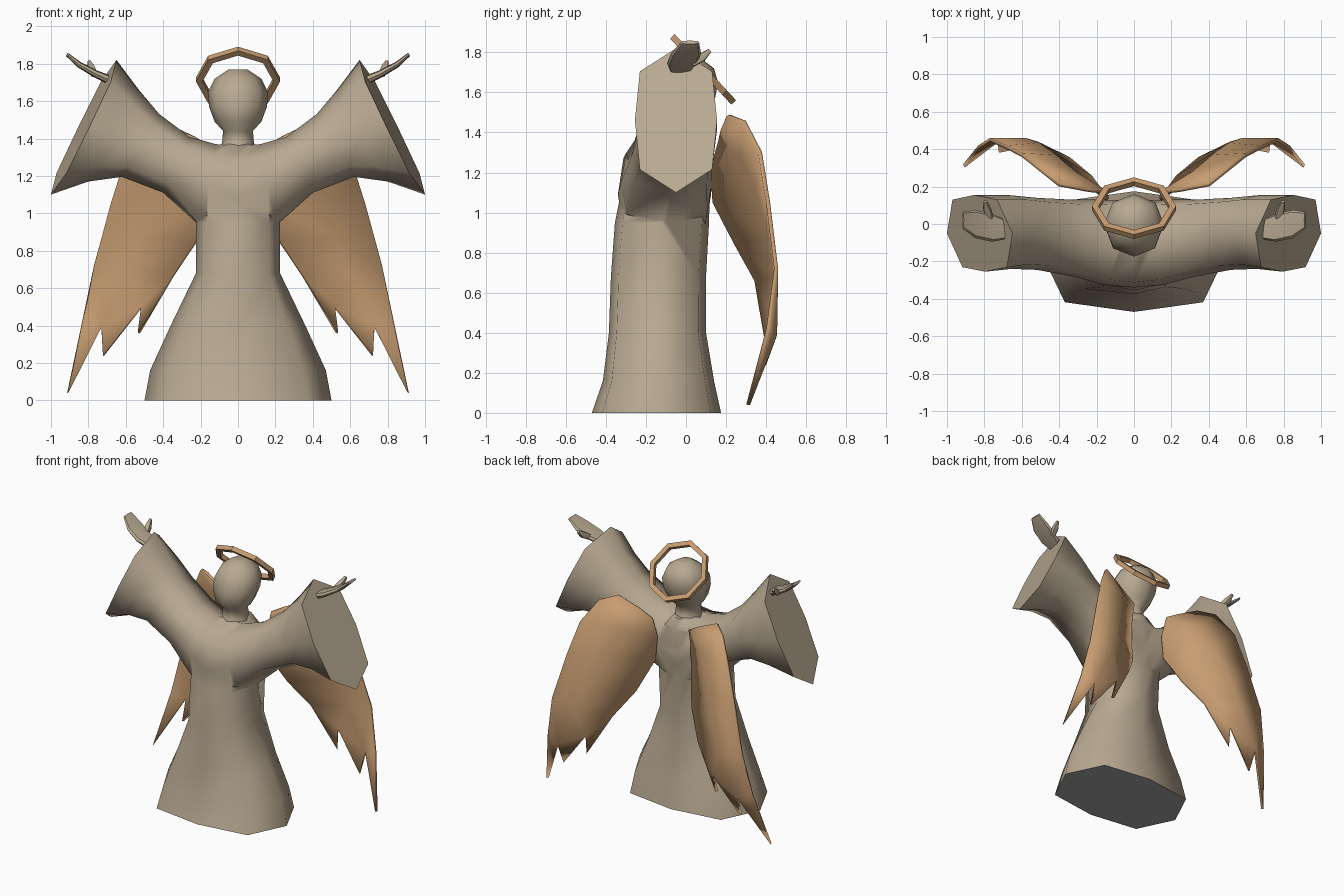
import bpy, bmesh, math
from mathutils import Vector as V

if "Cube" in bpy.data.objects:
    bpy.data.objects.remove(bpy.data.objects["Cube"])


def material(name, rgb):
    m = bpy.data.materials.new(name)
    m.diffuse_color = (*rgb, 1)
    m.use_nodes = True
    m.node_tree.nodes["Principled BSDF"].inputs["Base Color"].default_value = m.diffuse_color
    return m


STONE = material("pale stone", (0.48, 0.395, 0.285))
BRONZE = material("warm bronze", (0.57, 0.335, 0.165))
GREY = material("grey base", (0.37, 0.37, 0.37))


def smooth_by(ob, angle):
    bpy.ops.object.select_all(action='DESELECT')
    ob.select_set(True)
    bpy.context.view_layer.objects.active = ob
    bpy.ops.object.shade_smooth_by_angle(angle=math.radians(angle))


def finish(name, verts, faces, mat, mirror=False, smooth=35):
    bm = bmesh.new()
    bv = [bm.verts.new(p) for p in verts]
    for f in faces:
        bm.faces.new([bv[i] for i in f])
    bmesh.ops.recalc_face_normals(bm, faces=bm.faces[:])
    me = bpy.data.meshes.new(name)
    bm.to_mesh(me)
    bm.free()
    me.materials.append(mat)
    ob = bpy.data.objects.new(name, me)
    bpy.context.collection.objects.link(ob)
    if mirror:
        ob.modifiers.new("mirror", "MIRROR").use_mirror_merge = False
    if smooth:
        smooth_by(ob, smooth)
    return ob


def ring(c, u, v, ku=0.74, kv=0.84):
    """Eight-sided section spanned by half-axes u and v."""
    c, u, v = V(c), V(u), V(v)
    k = [(1, 0), (ku, kv), (0, 1), (-ku, kv), (-1, 0), (-ku, -kv), (0, -1), (ku, -kv)]
    return [c + u * a + v * b for a, b in k]


def loft(name, rings, mat, closed=False, **kw):
    n, m = len(rings[0]), len(rings)
    verts = [p for r in rings for p in r]
    faces = []
    for i in range(m if closed else m - 1):
        a, b = i * n, (i + 1) % m * n
        faces += [(a + j, a + (j + 1) % n, b + (j + 1) % n, b + j) for j in range(n)]
    if not closed:
        faces += [tuple(range(n)), tuple(range((m - 1) * n, m * n))]
    return finish(name, verts, faces, mat, **kw)


# robe: z, half width, front y, back y
robe = [(0, .50, -.47, .175), (.16, .47, -.415, .14), (.40, .36, -.385, .10),
        (.68, .225, -.375, .10), (.95, .225, -.355, .115), (1.17, .21, -.31, .12),
        (1.30, .15, -.22, .12), (1.37, .08, -.12, .09)]
body = loft("robe", [ring((0, (f + b) / 2, z), (w, 0, 0), (0, (b - f) / 2, 0))
                     for z, w, f, b in robe], STONE, smooth=0)
body.data.materials.append(GREY)
for p in body.data.polygons:
    if p.normal.z < -0.95:
        p.material_index = 1

# sleeves: top x, z, bottom x, z, front y, back y, slant of the section
sleeve = [(0, 1.36, 0, .82, -.34, .125, 0), (.12, 1.37, .20, .93, -.325, .13, 0),
          (.26, 1.41, .40, 1.11, -.28, .13, 0), (.42, 1.53, .62, 1.195, -.245, .14, 0),
          (.53, 1.66, .80, 1.17, -.24, .155, .01), (.65, 1.82, 1.0, 1.10, -.255, .155, .03)]


def sleeve_ring(s, tx, tz, bx, bz, f, b, slant):
    return ring((s * (tx + bx) / 2, (f + b) / 2, (tz + bz) / 2),
                (s * (tx - bx) / 2, 0, (tz - bz) / 2), (s * slant, (b - f) / 2, 0), .68, .88)


arms = loft("sleeves", [sleeve_ring(-1, *r) for r in sleeve[:0:-1]]
            + [sleeve_ring(1, *r) for r in sleeve], STONE, smooth=0)

# join robe and sleeves into one skin
join = body.modifiers.new("join", "BOOLEAN")
join.operation = 'UNION'
join.object = arms
bpy.context.view_layer.objects.active = body
bpy.ops.object.modifier_apply(modifier="join")
bpy.data.objects.remove(arms)
smooth_by(body, 62)

# neck and head: z, half width, half depth, centre y
head = [(1.33, .10, .12, -.03), (1.38, .085, .09, -.03), (1.44, .08, .09, -.03),
        (1.49, .125, .14, -.03), (1.57, .155, .16, -.015), (1.65, .16, .16, 0),
        (1.72, .125, .13, .01), (1.77, .05, .06, .015)]
loft("head", [ring((0, y, z), (w, 0, 0), (0, d, 0), .72, .72) for z, w, d, y in head],
     STONE, smooth=55)

# hands and thumbs: centre, half thickness, half width
hand = [((.68, -.03, 1.71), .025, .05), ((.76, -.02, 1.745), .02, .075),
        ((.85, 0, 1.795), .016, .075), ((.915, .02, 1.85), .01, .045)]
loft("hands", [ring(c, (-.5 * t, 0, .87 * t), (0, w, 0)) for c, t, w in hand],
     STONE, mirror=True)
thumb = [((.77, .03, 1.745), .02), ((.785, .08, 1.775), .022), ((.795, .12, 1.81), .01)]
loft("thumbs", [ring(c, (t, 0, 0), (0, -.6 * t, .8 * t)) for c, t in thumb],
     STONE, mirror=True)

# halo: eight-sided flat band tilted back
tilt = V((0, -.68, .733))
axis = V((0, .733, .68))
band = []
for i in range(8):
    a = i * math.pi / 4
    d = V((math.cos(a), 0, 0)) + tilt * math.sin(a)
    c = V((0, .085, 1.715))
    band.append([c + d * r + axis * h for r, h in
                 ((.225, -.016), (.225, .016), (.19, .016), (.19, -.016))])
loft("halo", band, BRONZE, closed=True, smooth=0)

# wings: rows of inner edge, ridge, outer edge, then feather tips and notches
wing = [(.15, .17, 1.36), (.24, .18, 1.41), (.40, .21, 1.485),
        (.14, .13, 1.22), (.33, .28, 1.29), (.50, .29, 1.455),
        (.15, .14, 1.05), (.42, .36, 1.11), (.60, .37, 1.30),
        (.23, .25, .84), (.51, .425, .88), (.68, .41, 1.05),
        (.35, .35, .66), (.58, .45, .68), (.77, .45, .72),
        (.53, .40, .36), (.515, .43, .50), (.72, .39, .24),
        (.73, .445, .39), (.91, .31, .04), (.83, .41, .42)]
faces = [(r * 3 + j, r * 3 + j + 1, r * 3 + j + 4, r * 3 + j + 3)
         for r in range(4) for j in range(2)]
faces += [(12, 15, 16), (12, 16, 13), (13, 16, 18), (16, 17, 18),
          (13, 18, 14), (18, 20, 14), (18, 19, 20)]
wings = finish("wings", wing, faces, BRONZE, mirror=True, smooth=40)
solid = wings.modifiers.new("thickness", "SOLIDIFY")
solid.thickness = .02
solid.offset = 0
